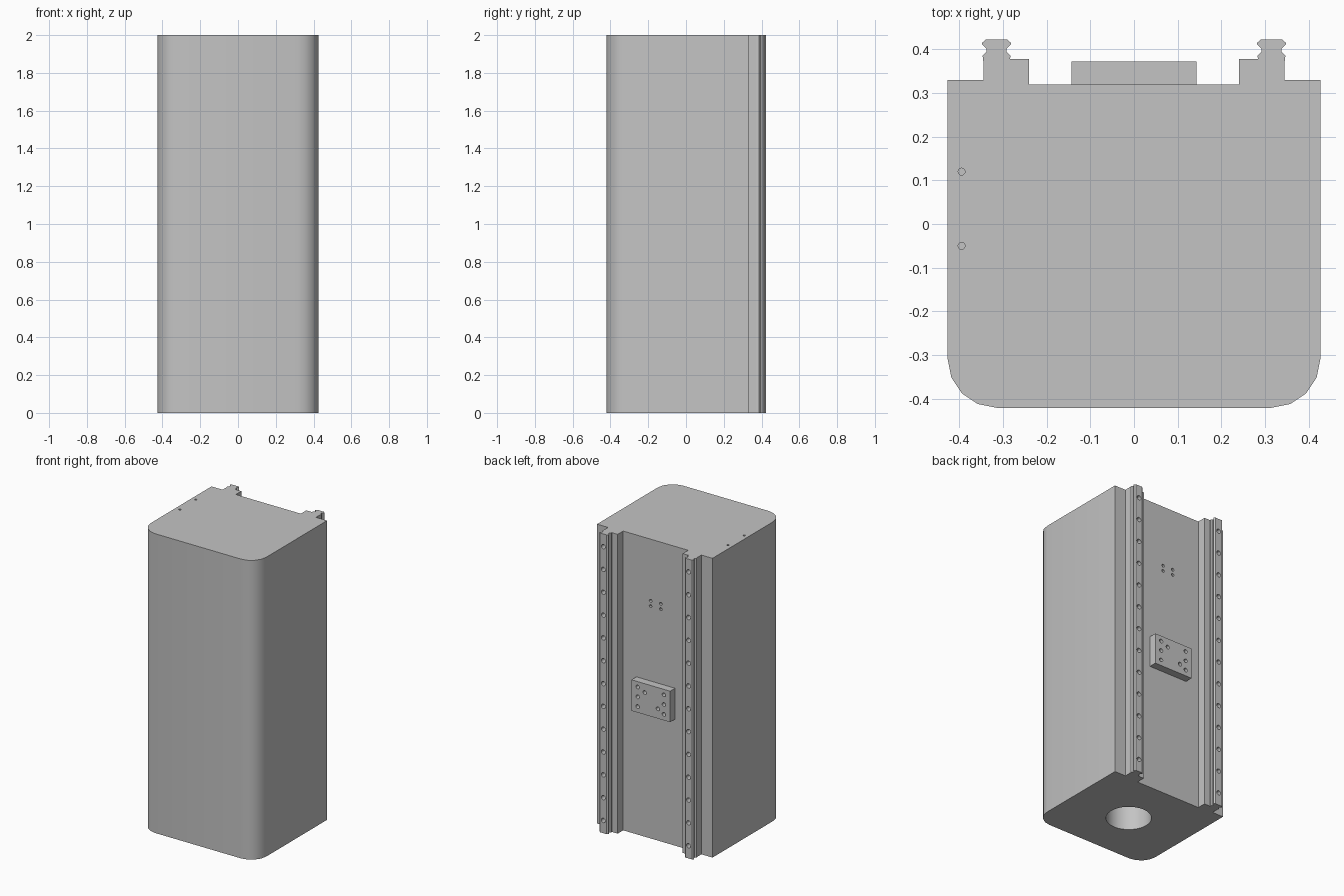
import bpy, bmesh, math
from mathutils import Matrix

if "Cube" in bpy.data.objects:
    bpy.data.objects.remove(bpy.data.objects["Cube"])

gray = bpy.data.materials.new("machine gray")
gray.diffuse_color = (0.55, 0.55, 0.55, 1)
gray.use_nodes = True
gray.node_tree.nodes["Principled BSDF"].inputs["Base Color"].default_value = gray.diffuse_color


def make_object(name, bm):
    bmesh.ops.recalc_face_normals(bm, faces=bm.faces)
    mesh = bpy.data.meshes.new(name)
    bm.to_mesh(mesh)
    bm.free()
    mesh.materials.append(gray)
    obj = bpy.data.objects.new(name, mesh)
    bpy.context.collection.objects.link(obj)
    return obj


def extrude_profile(name, points, z0, z1):
    """Closed xy outline raised from z0 to z1."""
    bm = bmesh.new()
    face = bm.faces.new([bm.verts.new((x, y, z0)) for x, y in points])
    up = bmesh.ops.extrude_face_region(bm, geom=[face])["geom"]
    verts = [v for v in up if isinstance(v, bmesh.types.BMVert)]
    bmesh.ops.translate(bm, vec=(0, 0, z1 - z0), verts=verts)
    return make_object(name, bm)


def drill(obj, holes):
    """Bore blind holes: (centre, axis, radius, depth, sides)."""
    bm = bmesh.new()
    for (x, y, z), axis, radius, depth, sides in holes:
        turn = Matrix.Rotation(math.pi / 2, 4, "X") if axis == "y" else Matrix()
        bmesh.ops.create_cone(bm, cap_ends=True, segments=sides,
                              radius1=radius, radius2=radius, depth=2 * depth,
                              matrix=Matrix.Translation((x, y, z)) @ turn)
    cutter = make_object("hole_cutter", bm)
    cutter.hide_render = True
    mod = obj.modifiers.new("holes", "BOOLEAN")
    mod.operation, mod.solver, mod.object = "DIFFERENCE", "EXACT", cutter
    bpy.context.view_layer.update()
    graph = bpy.context.evaluated_depsgraph_get()
    mesh = bpy.data.meshes.new_from_object(obj.evaluated_get(graph))
    obj.modifiers.clear()
    obj.data = mesh
    bpy.data.objects.remove(cutter)


def mirror_outline(half):
    return half + [(-x, y) for x, y in reversed(half)]


HEIGHT = 2.0

# Housing: rounded front corners, stepped rail seats and a recessed back
R, W, FRONT = 0.112, 0.427, -0.421
half = []
for i in range(5):
    a = math.radians(-90 + 22.5 * i)
    half.append((W - R + R * math.cos(a), FRONT + R + R * math.sin(a)))
half += [(W, 0.33), (0.345, 0.33), (0.345, 0.37), (0.285, 0.37),
         (0.285, 0.378), (0.24, 0.378), (0.24, 0.32)]
housing = extrude_profile("housing", mirror_outline(half), 0, HEIGHT)

# Bottom bore, two top pin holes and four small holes in the back
housing_holes = [((0, -0.05, 0), "z", 0.138, 0.4, 32)]
housing_holes += [((-0.395, y, HEIGHT), "z", 0.008, 0.04, 12) for y in (0.12, -0.05)]
housing_holes += [((x, 0.32, z), "y", 0.01, 0.03, 12)
                  for x in (-0.038, 0.038) for z in (1.552, 1.588)]
drill(housing, housing_holes)

# Mounting block on the back
block = extrude_profile("mounting_block",
                        mirror_outline([(0.143, 0.32), (0.143, 0.372)]), 0.845, 1.052)
spots = [(x, z) for x in (-0.097, 0.097) for z in (0.885, 0.95, 1.016)]
spots += [(0.045, 0.993), (-0.052, 0.91)]
drill(block, [((x, 0.372, z), "y", 0.013, 0.03, 16) for x, z in spots])

# Pair of waisted guide rails with a row of bolt holes
rail_half = [(0.030, 0.37), (0.032, 0.386), (0.023, 0.394),
             (0.023, 0.402), (0.033, 0.411), (0.033, 0.415), (0.024, 0.423)]
parts = [housing, block]
for side, cx in (("left", -0.315), ("right", 0.315)):
    outline = [(x + cx, y) for x, y in mirror_outline(rail_half)]
    rail = extrude_profile(side + "_guide_rail", outline, 0, HEIGHT)
    drill(rail, [((cx, 0.423, 0.085 + 0.1525 * i), "y", 0.015, 0.04, 16)
                 for i in range(13)])
    parts.append(rail)

# Smooth rounded surfaces, crisp edges
bpy.ops.object.select_all(action="DESELECT")
for obj in parts:
    obj.select_set(True)
bpy.context.view_layer.objects.active = housing
bpy.ops.object.shade_smooth_by_angle(angle=math.radians(30))
